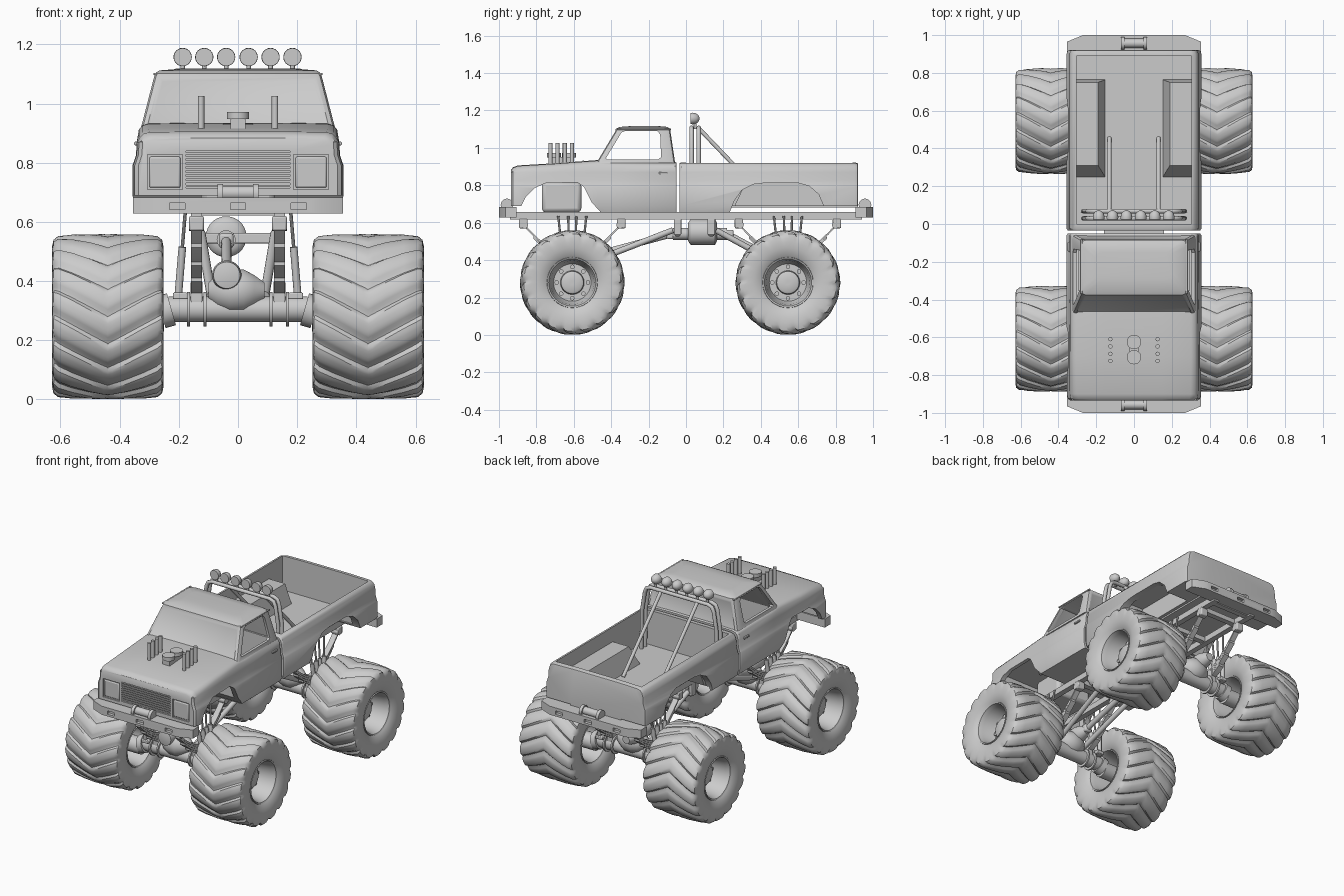
import bpy, bmesh, math
from mathutils import Vector, Matrix

if "Cube" in bpy.data.objects:
    bpy.data.objects.remove(bpy.data.objects["Cube"])

def finish(name, bm, bevel=0):
    bmesh.ops.recalc_face_normals(bm, faces=bm.faces)
    me = bpy.data.meshes.new(name)
    bm.to_mesh(me)
    bm.free()
    o = bpy.data.objects.new(name, me)
    bpy.context.collection.objects.link(o)
    if bevel:
        m = o.modifiers.new("bevel", 'BEVEL')
        m.width, m.segments = bevel, 2
    return o

def loft(name, rings, caps=True, inset=None, bevel=0):
    bm = bmesh.new()
    vs = [[bm.verts.new(p) for p in r] for r in rings]
    n = len(vs[0])
    for a, b in zip(vs, vs[1:]):
        for i in range(n):
            bm.faces.new((a[i], a[(i + 1) % n], b[(i + 1) % n], b[i]))
    if caps:
        bm.faces.new(vs[0])
        bm.faces.new(vs[-1])
    if inset:
        bmesh.ops.recalc_face_normals(bm, faces=bm.faces)
        bmesh.ops.inset_individual(bm, faces=[f for f in bm.faces if inset(f)], thickness=0.016, depth=-0.006)
    return finish(name, bm, bevel)

def box(name, c, s, bevel=0):
    bm = bmesh.new()
    bmesh.ops.create_cube(bm, size=1, matrix=Matrix.Translation(c) @ Matrix.Diagonal((*s, 1)))
    return finish(name, bm, bevel)

def prism(name, pts, x0, x1, bevel=0):          # (y, z) outline extruded along x
    return loft(name, [[(x, y, z) for y, z in pts] for x in (x0, x1)], bevel=bevel)

def rod(name, p, q, r, n=16, r2=None):
    p, q = Vector(p), Vector(q)
    rot = (q - p).to_track_quat('Z', 'Y').to_matrix().to_4x4()
    bm = bmesh.new()
    bmesh.ops.create_cone(bm, cap_ends=True, segments=n, radius1=r, radius2=r2 or r, depth=(q - p).length,
                          matrix=Matrix.Translation((p + q) / 2) @ rot)
    return finish(name, bm)

def lathe(name, prof, c, axis='X', n=40):       # (distance along axis, radius)
    c, rings = Vector(c), []
    for a, r in prof:
        ring = []
        for i in range(n):
            t = 2 * math.pi * i / n
            u, v = r * math.cos(t), r * math.sin(t)
            ring.append(c + Vector((a, u, v) if axis == 'X' else (u, a, v)))
        rings.append(ring)
    return loft(name, rings)

def tube(name, pts, r):
    cu = bpy.data.curves.new(name, 'CURVE')
    cu.dimensions, cu.bevel_depth, cu.bevel_resolution, cu.use_fill_caps = '3D', r, 3, True
    s = cu.splines.new('POLY')
    s.points.add(len(pts) - 1)
    for p, co in zip(s.points, pts):
        p.co = (*co, 1)
    o = bpy.data.objects.new(name, cu)
    bpy.context.collection.objects.link(o)

def cut(o, *cutters):
    for c in cutters:
        m = o.modifiers.new("cut", 'BOOLEAN')
        m.operation, m.solver, m.object = 'DIFFERENCE', 'EXACT', c
    dg = bpy.context.evaluated_depsgraph_get()
    me = bpy.data.meshes.new_from_object(o.evaluated_get(dg))
    o.modifiers.clear()
    o.data = me
    for c in cutters:
        bpy.data.objects.remove(c)

def section(y, w, top, lo=0.655):               # body cross-section
    h = [(w - .01, lo), (w, .69), (w, .79), (w - .004, .80), (w - .012, .825), (w - .015, .87),
         (w - .022, top - .02), (w - .034, top - .006), (w - .055, top), (.15, top + .003)]
    return [(x, y, z) for x, z in h] + [(-x, y, z) for x, z in reversed(h)]

def rounded(hx, y0, y1, z, r=.02):
    h = [(hx - r, y0), (hx - r * .3, y0 + r * .3), (hx, y0 + r), (hx, y1 - r), (hx - r * .3, y1 - r * .3), (hx - r, y1)]
    return [(x, y, z) for x, y in h] + [(-x, y, z) for x, y in reversed(h)]

# front body: fenders, hood and doors
body = loft("cab_body", [section(*s) for s in [(-.935, .337, .88), (-.925, .349, .893), (-.90, .355, .903),
            (-.7, .357, .915), (-.47, .357, .932), (-.40, .357, .925), (-.06, .357, .922), (-.05, .35, .918)]])
arch = [(-1, .5), (-1, .69), (-.88, .69), (-.855, .74), (-.81, .785), (-.75, .812), (-.58, .815), (-.545, .79),
        (-.505, .71), (-.46, .66), (-.46, .5)]
cut(body, box("c1", (0, -.7, .68), (.65, .40, .38)), box("c2", (0, -.27, .83), (.58, .36, .32)),
    prism("c3", arch, -.5, .5), box("c4", (0, -.96, .777), (.35, .07, .125)),
    *[box("c5", (s * .247, -.96, .768), (.118, .066, .118)) for s in (-1, 1)])
# grille and headlights
for i in range(9):
    box("grille_bar", (0, -.927, .722 + i * .0137), (.35, .012, .007))
box("grille_back", (0, -.915, .777), (.36, .008, .13))
for s in (-1, 1):
    box("headlight", (s * .247, -.926, .768), (.105, .014, .105), .006)

# cab greenhouse with open side windows
top = loft("cab_greenhouse", [rounded(.328, -.48, -.058, .918), rounded(.284, -.378, -.083, 1.088),
           rounded(.280, -.376, -.085, 1.102, .025), rounded(.266, -.355, -.098, 1.112, .03), rounded(.20, -.29, -.15, 1.117, .03)],
           inset=lambda f: f.calc_area() > .05 and abs(f.normal.y) > .5)
cut(top, loft("c6", [rounded(.315, -.453, -.075, .90), rounded(.266, -.352, -.102, 1.088)]),
    prism("c7", [(-.428, .945), (-.42, .938), (-.15, .938), (-.133, .95), (-.138, 1.07), (-.152, 1.09), (-.325, 1.09), (-.345, 1.082)], -.5, .5))
for s in (-1, 1):
    box("door_handle", (s * .345, -.12, .865), (.012, .05, .012), .003)
    box("drip_rail", (s * .279, -.225, 1.1), (.012, .29, .008), .002)

# cargo bed
bed = loft("cargo_bed", [section(*s) for s in [(-.035, .35, .915), (-.025, .357, .92), (.90, .357, .92), (.918, .35, .915), (.92, .34, .91)]])
rear_arch = [(.232, .5), (.235, .66), (.26, .72), (.30, .775), (.36, .805), (.42, .812), (.60, .812), (.66, .795),
             (.71, .75), (.735, .69), (1, .69), (1, .5)]
cut(bed, box("c8", (0, .445, .86), (.61, .89, .32)), box("c9", (0, .52, .58), (.67, 1.04, .2)),
    *[prism("c10", rear_arch, s * .18, s * .5) for s in (-1, 1)])
for s in (-1, 1):                                # wheel tubs inside the bed
    tub = loft("bed_wheel_tub", [[(s * x, y, z) for x, y, z in r] for r in
               ([(.15, .245, .69), (.315, .245, .69), (.315, .765, .69), (.15, .765, .69)],
                [(.19, .31, .825), (.315, .31, .825), (.315, .75, .825), (.19, .75, .825)])])
    cut(tub, prism("c11", [(.262, .6), (.262, .69), (.32, .812), (.735, .812), (.745, .6)], s * .2, s * .5))

# engine, exhaust stacks and hood scoops
box("engine_block", (0, -.665, .735), (.25, .21, .16), .02)
for y in (-.725, -.687, -.648, -.61):
    for s in (-1, 1):
        rod("exhaust_stack", (s * .125, y, .85), (s * .125, y, 1.025), .011)
box("scoop_base", (0, -.665, .93), (.05, .13, .04))
for y in (-.625, -.705):
    rod("intake_scoop", (0, y, .948), (0, y, .972), .038, 24)
box("cowl_vent", (0, -.55, .93), (.10, .008, .006))

# twin-hoop roll bar with braces and lamps
for y in (.03, .068):
    tube("roll_hoop", [(-.27, y, .70), (-.265, y, .95), (-.245, y, 1.07), (-.232, y, 1.098), (-.205, y, 1.108),
                       (.205, y, 1.108), (.232, y, 1.098), (.245, y, 1.07), (.265, y, .95), (.27, y, .70)], .012)
for s in (-1, 1):
    rod("roll_brace", (s * .13, .068, 1.105), (s * .13, .455, .70), .011)
for x in (-.187, -.114, -.04, .036, .11, .184):
    lathe("roof_lamp", [(-.024, .024), (-.024, .03), (-.012, .031), (.006, .027), (.018, .017), (.024, .004)], (x, .049, 1.157), 'Y', 24)
    rod("lamp_post", (x, .049, 1.10), (x, .049, 1.135), .008, 12)

# frame rails, crossmembers, bumpers and winches
for s in (-1, 1):
    box("frame_rail", (s * .14, 0, .637), (.036, 1.88, .038))
for y in (-.88, -.36, -.05, .2, .32, .5, .78, .9):
    box("crossmember", (0, y, .637), (.27, .035, .03))
for e in (-1, 1):
    outline = [(-.355, .905), (-.355, .965), (-.27, 1), (.27, 1), (.355, .965), (.355, .905)]
    b = loft("bumper", [[(x, e * y, z) for x, y in outline] for z in (.628, .683)])
    cut(b, *[box("c12", (x, e, .653), (.052, .04, .022)) for x in (-.205, 0, .205)])
    rod("winch_drum", (-.06, e * .957, .698), (.06, e * .957, .698), .024, 20)
    for s in (-1, 1):
        rod("winch_end", (s * .05, e * .957, .695), (s * .07, e * .957, .695), .034, 20)

# transfer case
lathe("transfer_case", [(0, .045), (.012, .065), (.02, .069), (.145, .069), (.155, .05)], (-.04, 0.01, .55), 'Y', 28)
rod("transfer_shaft", (-.04, -.07, .54), (-.04, .22, .54), .032, 20)
for y in (-.045, .135):
    box("gearbox_mount", (0, y, .545), (.28, .03, .035), .005)
    for s in (-1, 1):
        box("mount_drop", (s * .14, y, .585), (.03, .04, .10), .005)

def wheel(s, yc):
    c = (s * .44, yc, .28)
    half = [(.160, .128, 0), (.174, .145, 0), (.186, .185, 0), (.188, .215, .05), (.186, .232, .5), (.180, .248, .9),
            (.164, .259, 1), (.12, .264, 1), (.06, .267, 1), (.015, .268, .9)]
    prof = half + [(0, .268, .75)] + [(-u, r, w) for u, r, w in reversed(half)]
    lug, rings = [0, .85, 1, 1, .95, .85, .6, .15], []
    for u, r, w in prof:
        ring = []
        for i in range(18 * 8):
            a = 2 * math.pi * i / 144 - .38 * abs(u) / .186
            h = lug[i % 8] * w
            rr, uu = r + .013 * h, u + math.copysign(.004 * h if abs(u) > .15 else 0, u)
            ring.append((c[0] + s * uu, yc + rr * math.cos(a), .28 + rr * math.sin(a)))
        rings.append(ring)
    loft("tire", rings, caps=False)
    rim = [(.02, .01), (.02, .105), (-.14, .117), (-.168, .126), (-.172, .134), (-.155, .138), (.155, .138), (.172, .134),
           (.168, .126), (.14, .117), (.07, .107), (.055, .10), (.055, .064), (.09, .06), (.096, .05), (.096, .01)]
    lathe("wheel_rim", [(s * u, r) for u, r in rim], c)
    for i in range(8):
        t = math.pi * i / 4
        y, z = yc + .084 * math.cos(t), .28 + .084 * math.sin(t)
        rod("lug_nut", (s * .49, y, z), (s * .51, y, z), .012, 10)

def leaf(name, s, yc, t, off):
    ys = [t * (i / 6 - 1) for i in range(13)]
    z = lambda k: .405 + .19 * abs(k) ** 1.5 - off
    prism(name, [(yc + .26 * k, z(k)) for k in ys] + [(yc + .26 * k, z(k) - .013) for k in reversed(ys)], s * .122, s * .158)

# axles, wheels and suspension
for yc, e in ((-.608, 1), (.545, -1)):
    rod("axle_tube", (-.235, yc, .305), (.235, yc, .305), .043, 24)
    lathe("differential", [(-.10, .03), (-.07, .058), (-.03, .074), (.02, .074), (.055, .055), (.09, .03)], (0, yc, .365))
    lathe("pinion_housing", [(-.09, .02), (-.085, .045), (-.05, .05), (.05, .05), (.09, .04), (.12, .025)], (-.038, yc, .42), 'Y', 24)
    inner = -.07 if e > 0 else .22
    rod("drive_shaft", (-.04, inner, .54), (-.038, yc + e * .11, .425), .017)
    for p in ((-.04, inner - e * .015, .537), (-.038, yc + e * .12, .428)):
        box("shaft_joint", p, (.05, .04, .05), .01)
    for s in (-1, 1):
        wheel(s, yc)
        rod("steering_knuckle", (s * .225, yc, .305), (s * .26, yc, .295), .056, 20)
        rod("axle_stub", (s * .25, yc, .28), (s * .48, yc, .28), .05, 24)
        for x in (.112, .168):
            rod("axle_flange", (s * (x - .005), yc, .305), (s * (x + .005), yc, .305), .058, 20)
        box("spring_block", (s * .14, yc, .355), (.04, .07, .09), .005)
        for i, t in enumerate((1, .8, .6, .4)):
            leaf("leaf_spring", s, yc, t, i * .014)
        for k in (-1, 1):
            box("spring_hanger", (s * .14, yc + k * .262, .595), (.05, .045, .05), .006)
            rod("spring_eye", (s * .115, yc + k * .255, .588), (s * .165, yc + k * .255, .588), .019)
        for d in (-.075, -.022, .022, .075):     # four shocks per corner
            hi, lo = Vector((s * .178, yc + d, .635)), Vector((s * .202, yc + d * .6, .35))
            rod("shock_rod", hi, lo, .006, 10)
            rod("shock_body", hi.lerp(lo, .42), lo, .013, 12)
        box("shock_mount", (s * .195, yc, .35), (.05, .13, .022), .004)
        rod("link_bar", (s * .125, -.07 if e > 0 else .16, .56), (s * .09, yc, .35), .016)

# smooth shading with sharp edges kept
bpy.ops.object.select_all(action='DESELECT')
for o in bpy.context.scene.objects:
    if o.type == 'MESH':
        o.select_set(True)
        bpy.context.view_layer.objects.active = o
bpy.ops.object.shade_smooth_by_angle(angle=math.radians(35))
